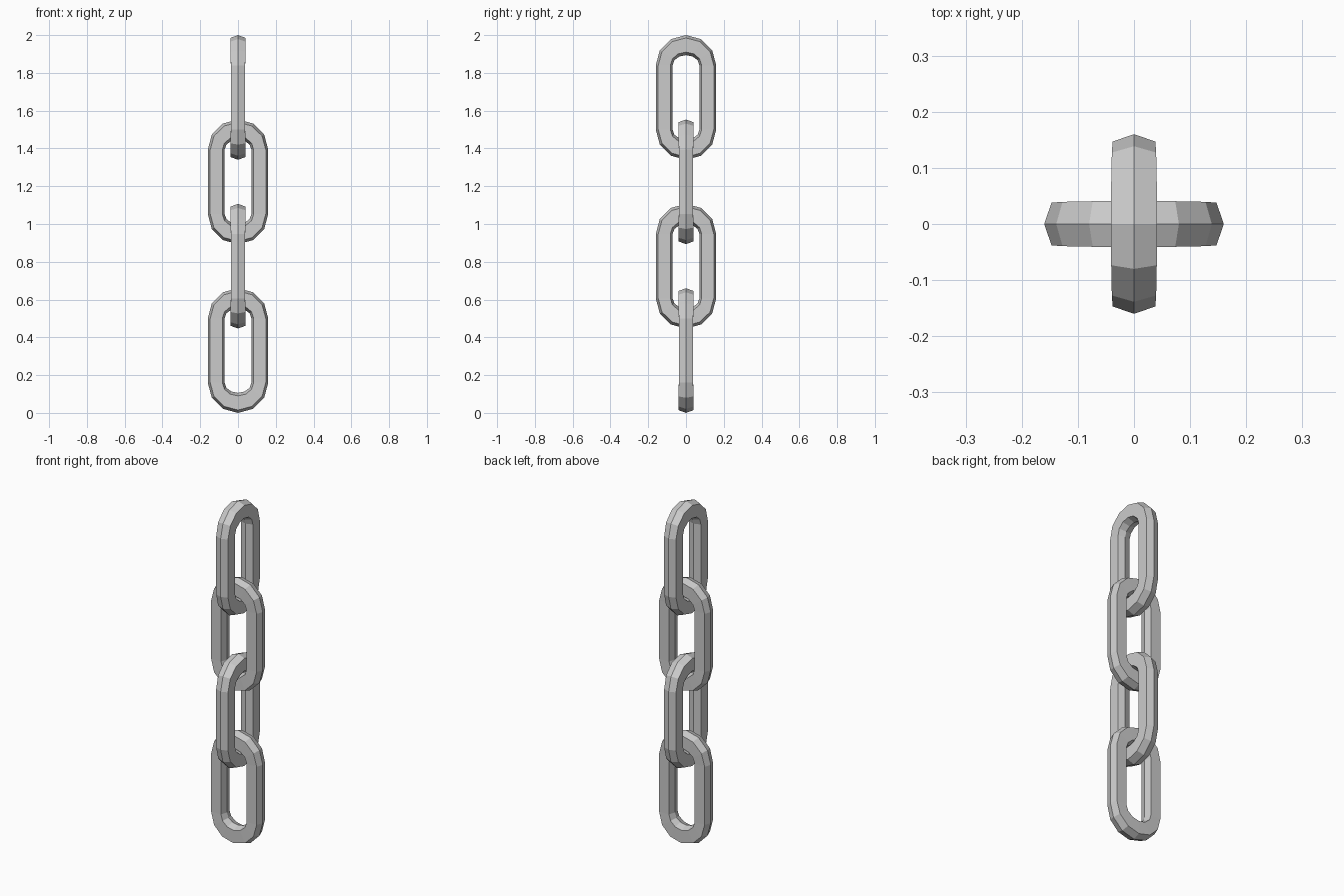
import bpy, bmesh, math

if "Cube" in bpy.data.objects:
    bpy.data.objects.remove(bpy.data.objects["Cube"])

HALF_STRAIGHT = 0.17   # half length of the straight sides
ARC_STEPS = 6          # facets per rounded end
# six-sided section: (side radius, end radius, which face)
SECTION = [(0.16, 0.16, 0), (0.147, 0.145, 1), (0.083, 0.07, 1),
           (0.071, 0.054, 0), (0.083, 0.07, -1), (0.147, 0.145, -1)]


def make_link(name, z, turn):
    bm = bmesh.new()
    rings = []
    # sweep the section round both ends of the stadium-shaped loop
    for end in (1, -1):
        for i in range(ARC_STEPS + 1):
            a = math.pi * i / ARC_STEPS + (0 if end == 1 else math.pi)
            c, s = math.cos(a), math.sin(a)
            half = 0.038 + 0.003 * abs(s)
            rings.append([bm.verts.new((rx * c, side * half, end * HALF_STRAIGHT + rz * s))
                          for rx, rz, side in SECTION])
    n, m = len(rings), len(SECTION)
    for i in range(n):
        p, q = rings[i], rings[(i + 1) % n]
        for j in range(m):
            k = (j + 1) % m
            bm.faces.new((p[j], p[k], q[k], q[j]))
    bmesh.ops.recalc_face_normals(bm, faces=bm.faces)
    mesh = bpy.data.meshes.new(name)
    bm.to_mesh(mesh)
    bm.free()
    ob = bpy.data.objects.new(name, mesh)
    ob.location.z = z
    ob.rotation_euler.z = turn
    bpy.context.collection.objects.link(ob)


# four interlocked links, alternately turned a quarter turn
for i in range(4):
    make_link(f"chain_link_{i + 1}", 0.33 + i * 1.34 / 3, (i % 2) * math.pi / 2)
